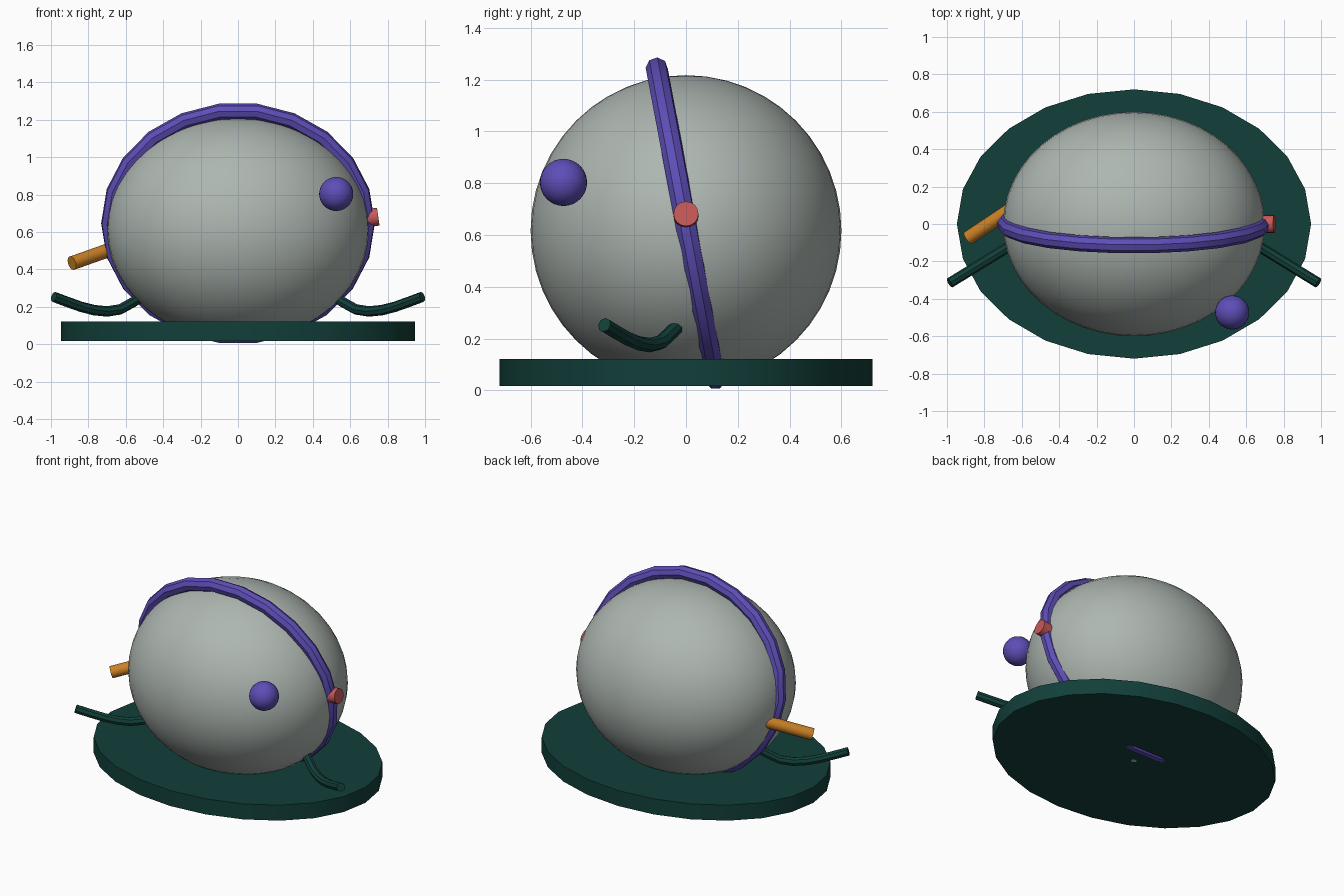
import bpy, math
from mathutils import Vector

if "Cube" in bpy.data.objects:
    bpy.data.objects.remove(bpy.data.objects["Cube"])


def material(name, rgb):
    m = bpy.data.materials.new(name)
    m.diffuse_color = (*rgb, 1)
    m.use_nodes = True
    m.node_tree.nodes["Principled BSDF"].inputs["Base Color"].default_value = m.diffuse_color
    return m


GREY = material("pale_grey", (0.42, 0.47, 0.44))
GREEN = material("dark_green", (0.006, 0.05, 0.042))
PURPLE = material("purple", (0.11, 0.075, 0.47))
ORANGE = material("orange", (0.60, 0.22, 0.02))
RED = material("coral_red", (0.58, 0.10, 0.10))


def finish(obj, name, mat):
    obj.name = name
    obj.data.materials.clear()
    obj.data.materials.append(mat)
    bpy.ops.object.select_all(action='DESELECT')
    obj.select_set(True)
    bpy.context.view_layer.objects.active = obj
    bpy.ops.object.transform_apply(location=False, rotation=False, scale=True)
    bpy.ops.object.shade_smooth_by_angle(angle=math.radians(40))
    return obj


def ball(name, mat, loc, radii, seg=32, rings=16):
    bpy.ops.mesh.primitive_uv_sphere_add(segments=seg, ring_count=rings, radius=1, location=loc)
    bpy.context.object.scale = radii
    return finish(bpy.context.object, name, mat)


def rod(name, mat, a, b, r, sides=16):
    a, b = Vector(a), Vector(b)
    bpy.ops.mesh.primitive_cylinder_add(vertices=sides, radius=r, depth=(b - a).length,
                                        location=(a + b) / 2)
    bpy.context.object.rotation_euler = (b - a).to_track_quat('Z', 'Y').to_euler()
    return finish(bpy.context.object, name, mat)


def tube(name, mat, pts, r, closed=False):
    cu = bpy.data.curves.new(name, 'CURVE')
    cu.dimensions = '3D'
    cu.bevel_depth, cu.bevel_resolution, cu.use_fill_caps = r, 2, True
    sp = cu.splines.new('POLY')
    sp.points.add(len(pts) - 1)
    for p, co in zip(sp.points, pts):
        p.co = (*co, 1)
    sp.use_cyclic_u = closed
    obj = bpy.data.objects.new(name, cu)
    bpy.context.collection.objects.link(obj)
    bpy.ops.object.select_all(action='DESELECT')
    obj.select_set(True)
    bpy.context.view_layer.objects.active = obj
    bpy.ops.object.convert(target='MESH')
    return finish(bpy.context.object, name, mat)


# Oval base plate
bpy.ops.mesh.primitive_cylinder_add(vertices=24, radius=1, depth=0.104, location=(0, 0, 0.07))
bpy.context.object.scale = (0.947, 0.72, 1)
finish(bpy.context.object, "base_plate", GREEN)

# Main egg-shaped body and the small ball on its front
ball("body", GREY, (0, 0, 0.617), (0.7, 0.6, 0.6), 48, 24)
ball("front_ball", PURPLE, (0.525, -0.473, 0.803), (0.091,) * 3)

# Tilted band around the body
N = 22
ring = []
for i in range(N):
    t = 2 * math.pi * i / N
    ring.append((0.69 * math.cos(t), -0.114 * math.sin(t), 0.645 + 0.604 * math.sin(t)))
tube("band", PURPLE, ring, 0.043, True)

# Side spout and side button
rod("spout", ORANGE, (-0.60, 0.117, 0.535), (-0.888, -0.075, 0.433), 0.038)
rod("button", RED, (0.68, 0, 0.672), (0.75, 0, 0.682), 0.048)

# Curved handles, mirrored left and right
path = [(0.5, -0.02, 0.265), (0.56, -0.055, 0.225), (0.63, -0.097, 0.186), (0.70, -0.14, 0.175),
        (0.77, -0.183, 0.182), (0.84, -0.226, 0.2), (0.91, -0.269, 0.225), (0.985, -0.315, 0.253)]
for side, s in (("right", 1), ("left", -1)):
    tube(side + "_handle", GREEN, [(s * x, y, z) for x, y, z in path], 0.028)
